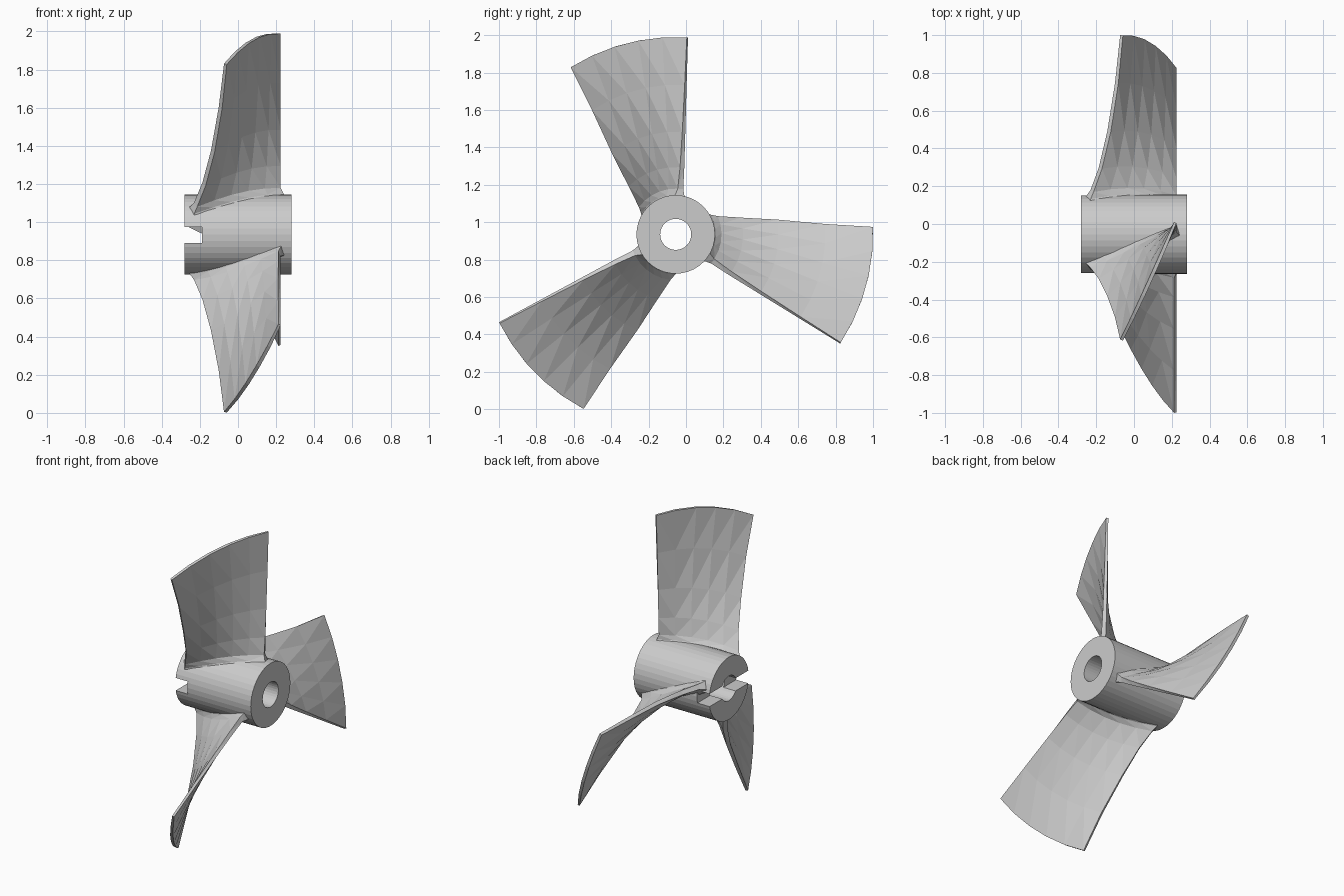
import bpy, bmesh
from math import radians, cos, sin, pi, hypot
from mathutils import Matrix, Vector

if "Cube" in bpy.data.objects:
    bpy.data.objects.remove(bpy.data.objects["Cube"])

CY, CZ = -0.055, 0.935          # propeller axis runs along x through here
CHORD = 5                       # strips across each blade

# radius, trailing angle, trailing x, leading angle, leading x, thickness
STATIONS = [
    (0.19, 84, 0.250, 146, -0.255, 0.11),
    (0.215, 84, 0.235, 143, -0.240, 0.065),
    (0.245, 84, 0.220, 140, -0.222, 0.042),
    (0.36, 84.5, 0.220, 132.6, -0.178, 0.036),
    (0.55, 85.5, 0.220, 127.4, -0.132, 0.031),
    (0.80, 86.2, 0.220, 123.6, -0.092, 0.026),
    (1.055, 86.6, 0.220, 122.0, -0.066, 0.020),
]


def new_object(name, bm):
    bmesh.ops.recalc_face_normals(bm, faces=bm.faces)
    mesh = bpy.data.meshes.new(name)
    bm.to_mesh(mesh)
    bm.free()
    obj = bpy.data.objects.new(name, mesh)
    bpy.context.collection.objects.link(obj)
    return obj


def x_cylinder(name, radius, length, sides):
    bm = bmesh.new()
    place = Matrix.Translation((0, CY, CZ)) @ Matrix.Rotation(pi / 2, 4, 'Y')
    bmesh.ops.create_cone(bm, cap_ends=True, segments=sides, radius1=radius,
                          radius2=radius, depth=length, matrix=place)
    return new_object(name, bm)


def cut(target, cutter):
    mod = target.modifiers.new("cut", 'BOOLEAN')
    mod.operation, mod.solver, mod.object = 'DIFFERENCE', 'EXACT', cutter
    bpy.context.view_layer.objects.active = target
    bpy.ops.object.modifier_apply(modifier=mod.name)
    bpy.data.objects.remove(cutter)


def blade(name, turn):
    bm = bmesh.new()
    rings = []
    for r, a0, x0, a1, x1, thick in STATIONS:
        k = (x0 - x1) / radians(a1 - a0)        # local helix pitch
        nx, nt = r / hypot(r, k), k / hypot(r, k)
        sides = ([], [])
        for i in range(CHORD + 1):
            f = i / CHORD
            ang = radians(a0 + (a1 - a0) * f)
            x = x0 + (x1 - x0) * f
            half = thick / 2 * (0.8 + 0.8 * f * (1 - f))
            for side, s in zip(sides, (1, -1)):
                # offset square to the helix, flat-cut at the trailing edge
                px = min(x + s * half * nx, x0 + 0.004)
                th = ang + s * half * nt / r + turn
                side.append(bm.verts.new((px, CY + r * cos(th), CZ + r * sin(th))))
        rings.append(sides[0] + sides[1][::-1])
    n = len(rings[0])
    for a, b in zip(rings, rings[1:]):
        for i in range(n):
            j = (i + 1) % n
            bm.faces.new((a[i], a[j], b[j], b[i]))
    # root and tip ends
    for ring in (rings[0], rings[-1]):
        for i in range(CHORD):
            bm.faces.new((ring[i], ring[i + 1], ring[n - 2 - i], ring[n - 1 - i]))
    bmesh.ops.triangulate(bm, faces=bm.faces)
    return new_object(name, bm)


# hub with shaft bore and drive-pin slot
hub = x_cylinder("hub", 0.21, 0.56, 40)
cut(hub, x_cylinder("bore_cutter", 0.083, 1.0, 32))
bm = bmesh.new()
bmesh.ops.create_cube(bm, size=1, matrix=Matrix.Translation((-0.29, CY, 0.933))
                      @ Matrix.Diagonal((0.2, 0.8, 0.085, 1)))
cut(hub, new_object("slot_cutter", bm))

# three pitched blades
for i in range(3):
    blade(f"blade_{i + 1}", -i * 2 * pi / 3)
